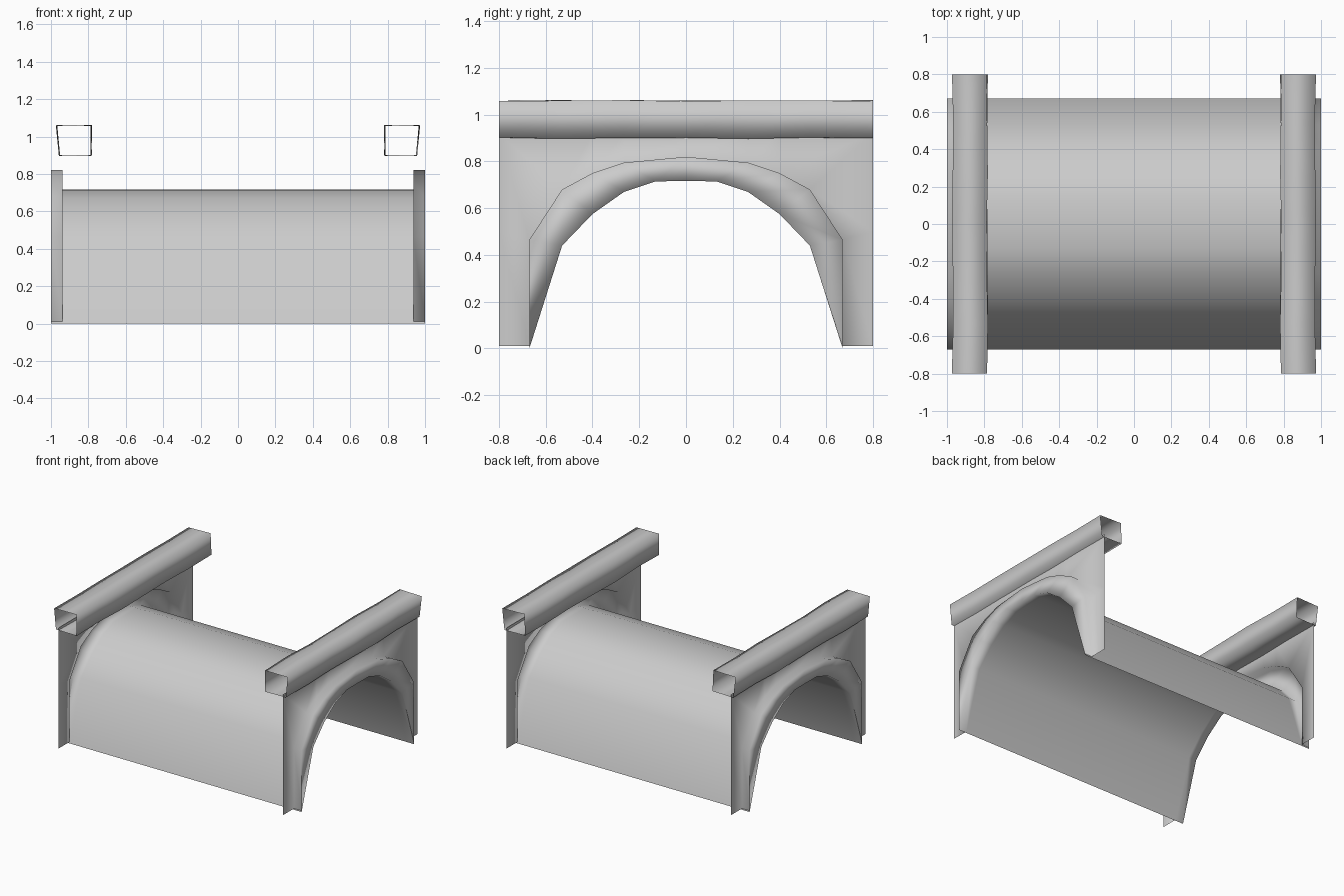
import bpy
import math

if "Cube" in bpy.data.objects:
    bpy.data.objects.remove(bpy.data.objects["Cube"])


def loft(name, loops, closed=False):
    """Skin a list of equally long point loops with quads, smooth shaded."""
    n = len(loops[0])
    verts = [p for loop in loops for p in loop]
    faces = []
    for j in range(len(loops) - 1):
        for i in range(n if closed else n - 1):
            k = (i + 1) % n
            faces.append((j * n + i, j * n + k, (j + 1) * n + k, (j + 1) * n + i))
    mesh = bpy.data.meshes.new(name)
    mesh.from_pydata(verts, [], faces)
    mesh.shade_smooth()
    obj = bpy.data.objects.new(name, mesh)
    bpy.context.collection.objects.link(obj)
    return obj


def mirrored(half):
    """Full profile in y from the half that ends on the centre line."""
    return [(-y, z) for y, z in half] + [(y, z) for y, z in reversed(half[:-1])]


# Half profiles (y, z): vault opening, raised rim, outline of the end wall
vault = mirrored([(.67, 0), (.53, .44), (.4, .575), (.265, .67), (.13, .715), (0, .716)])
rim = mirrored([(.67, .01), (.67, .465), (.53, .68), (.4, .75), (.265, .795), (0, .82)])
wall = mirrored([(.8, .01), (.8, .5), (.8, .92), (.4, .92), (.265, .92), (0, .92)])

# Arch body: end wall, rim, vault, rim, end wall in one continuous skin
WALL_X, RIM_X = .937, 1.0
stations = [(-WALL_X, wall), (-WALL_X, rim), (-RIM_X, rim), (-RIM_X, vault),
            (-WALL_X, vault), (0, vault), (WALL_X, vault),
            (RIM_X, vault), (RIM_X, rim), (WALL_X, rim), (WALL_X, wall)]
loft("arch_body", [[(x, y, z) for y, z in prof] for x, prof in stations])

# Open box rails on top of both end walls, slightly uneven along their length
section = [(.785, .9), (.955, .9), (.97, 1.06), (.785, 1.06)]
rail_loops = []
for s in range(7):
    y = -.8 + 1.6 * s / 6
    rail_loops.append([(x + .004 * math.sin(s * 1.9 + i), y,
                        z + .003 * math.sin(s * 2.3 + i * 2))
                       for i, (x, z) in enumerate(section)])
rail = loft("parapet_rails", rail_loops, closed=True)
mirror = rail.modifiers.new("mirror", 'MIRROR')
mirror.use_axis = (True, False, False)
mirror.use_mirror_merge = False
